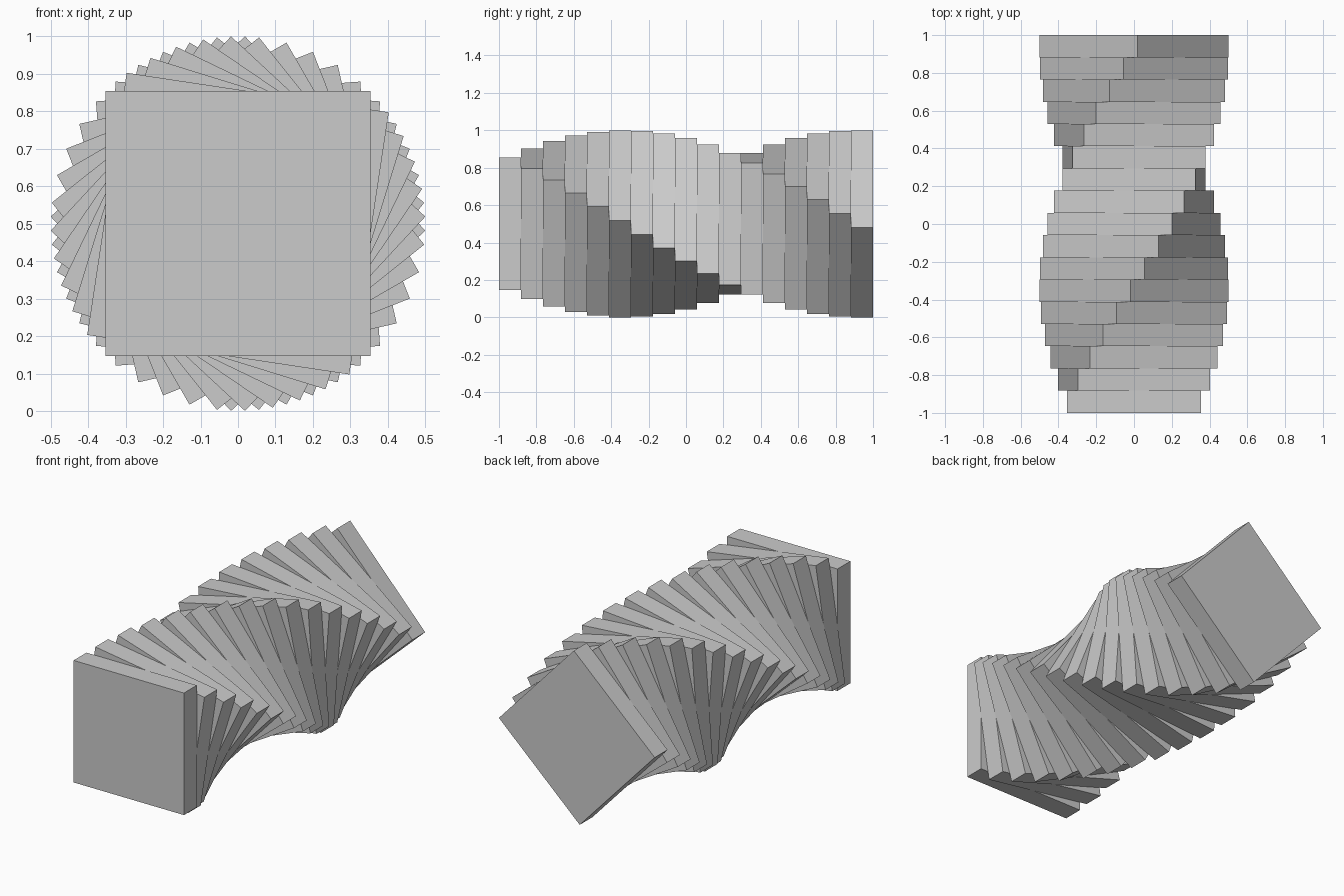
import bpy
from math import radians, sqrt

if "Cube" in bpy.data.objects:
    bpy.data.objects.remove(bpy.data.objects["Cube"])

COUNT = 17                 # slabs along the depth
THICK = 2.0 / COUNT        # slab thickness
SIDE = sqrt(0.5)           # square side, corner radius 0.5
STEP = radians(360 / 42)   # twist per slab

# Square slabs stacked front to back, each turned a little further
for i in range(COUNT):
    y = -1 + (i + 0.5) * THICK
    bpy.ops.mesh.primitive_cube_add(size=1, location=(0, y, 0.5), rotation=(0, i * STEP, 0))
    slab = bpy.context.object
    slab.name = f"twisted_slab_{i + 1:02d}"
    slab.scale = (SIDE, THICK, SIDE)
